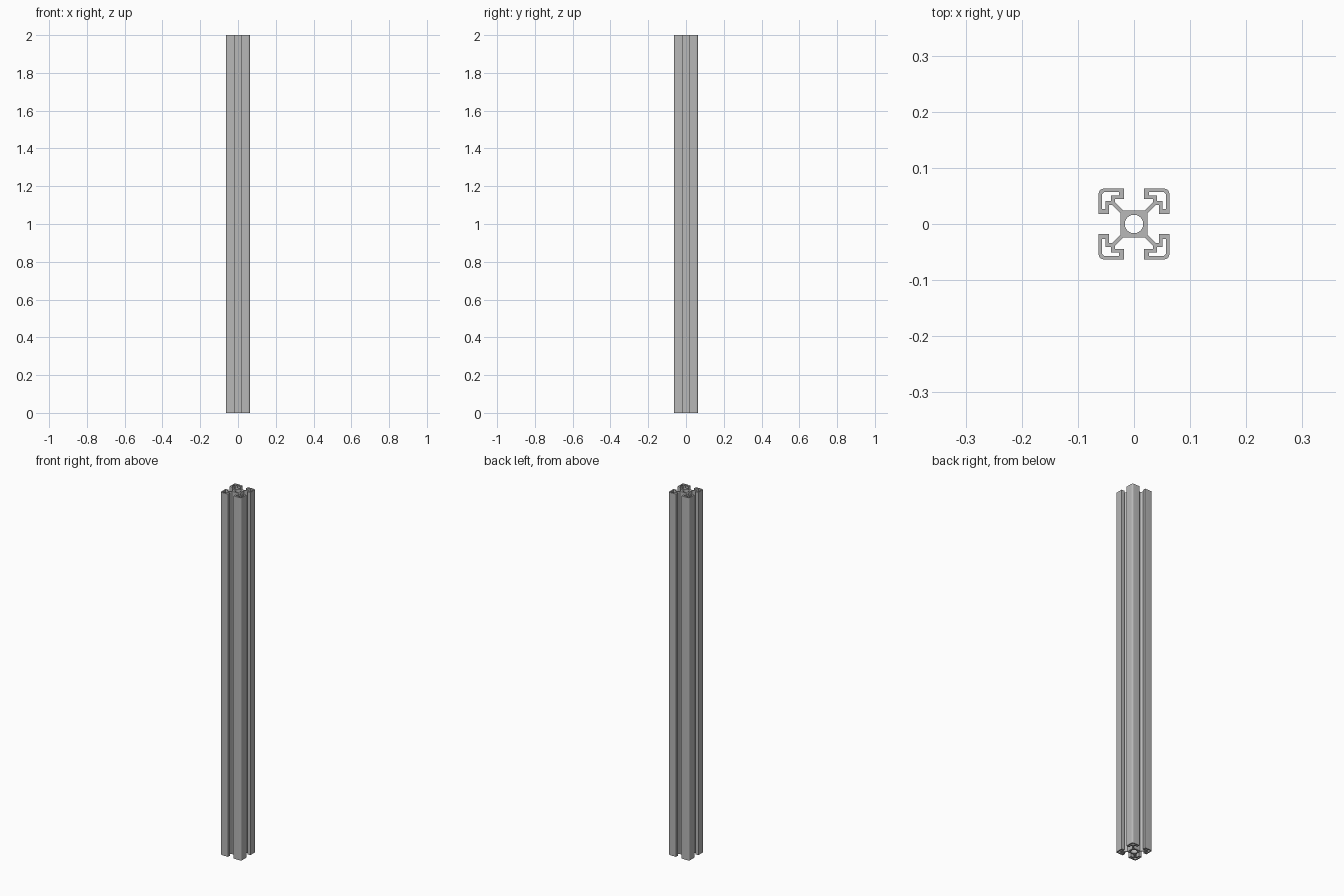
import bpy, math

if "Cube" in bpy.data.objects:
    bpy.data.objects.remove(bpy.data.objects["Cube"])


def arc(cx, cy, r, a0, a1, n):
    """Points on an arc, angles in degrees."""
    return [(cx + r * math.cos(math.radians(a0 + (a1 - a0) * i / n)),
             cy + r * math.sin(math.radians(a0 + (a1 - a0) * i / n)))
            for i in range(n + 1)]


def turn(points, k):
    """Rotate points by k quarter turns (clockwise)."""
    for _ in range(k):
        points = [(y, -x) for x, y in points]
    return points


def mirrored(half):
    """Complete a half contour by mirroring it across the diagonal."""
    return half + [(y, x) for x, y in reversed(half)]


def rounded(half, c, r):
    """Half contours joined by a rounded corner on the diagonal."""
    return half + arc(c, c, r, 90, 0, 6) + [(y, x) for x, y in reversed(half)]


# Outer contour of one arm: web, slot undercut, lip, rounded corner
arm = rounded([(0.019, 0.024), (0.034, 0.039), (0.034, 0.045),
               (0.0175, 0.045), (0.0175, 0.063)], 0.054, 0.009)

# Hollow chamber inside one arm
chamber = rounded([(0.041, 0.041), (0.041, 0.051), (0.027, 0.051),
                   (0.027, 0.057)], 0.051, 0.006)[1:]

outline = [p for k in range(4) for p in turn(arm, k)]
bore = arc(0, 0, 0.0165, 0, 360, 32)[:-1]
loops = [outline, bore] + [turn(chamber, k) for k in range(4)]

# Filled cross-section extruded along the full length
curve = bpy.data.curves.new("slotted_rail", 'CURVE')
curve.dimensions = '2D'
curve.fill_mode = 'BOTH'
curve.extrude = 1.0
for pts in loops:
    s = curve.splines.new('POLY')
    s.points.add(len(pts) - 1)
    for p, (x, y) in zip(s.points, pts):
        p.co = (x, y, 0, 1)
    s.use_cyclic_u = True

rail = bpy.data.objects.new("slotted_rail", curve)
rail.location.z = 1.0
bpy.context.collection.objects.link(rail)
bpy.context.view_layer.objects.active = rail
rail.select_set(True)
bpy.ops.object.convert(target='MESH')
rail = bpy.context.object

# Weld the caps to the walls and make normals consistent
bpy.ops.object.mode_set(mode='EDIT')
bpy.ops.mesh.select_all(action='SELECT')
bpy.ops.mesh.remove_doubles(threshold=0.00005)
bpy.ops.mesh.normals_make_consistent(inside=False)
bpy.ops.object.mode_set(mode='OBJECT')
bpy.ops.object.shade_smooth_by_angle(angle=math.radians(30))

# Bare aluminium grey
grey = bpy.data.materials.new("aluminium_grey")
grey.diffuse_color = (0.48, 0.48, 0.48, 1)
grey.use_nodes = True
grey.node_tree.nodes["Principled BSDF"].inputs["Base Color"].default_value = grey.diffuse_color
rail.data.materials.clear()
rail.data.materials.append(grey)
